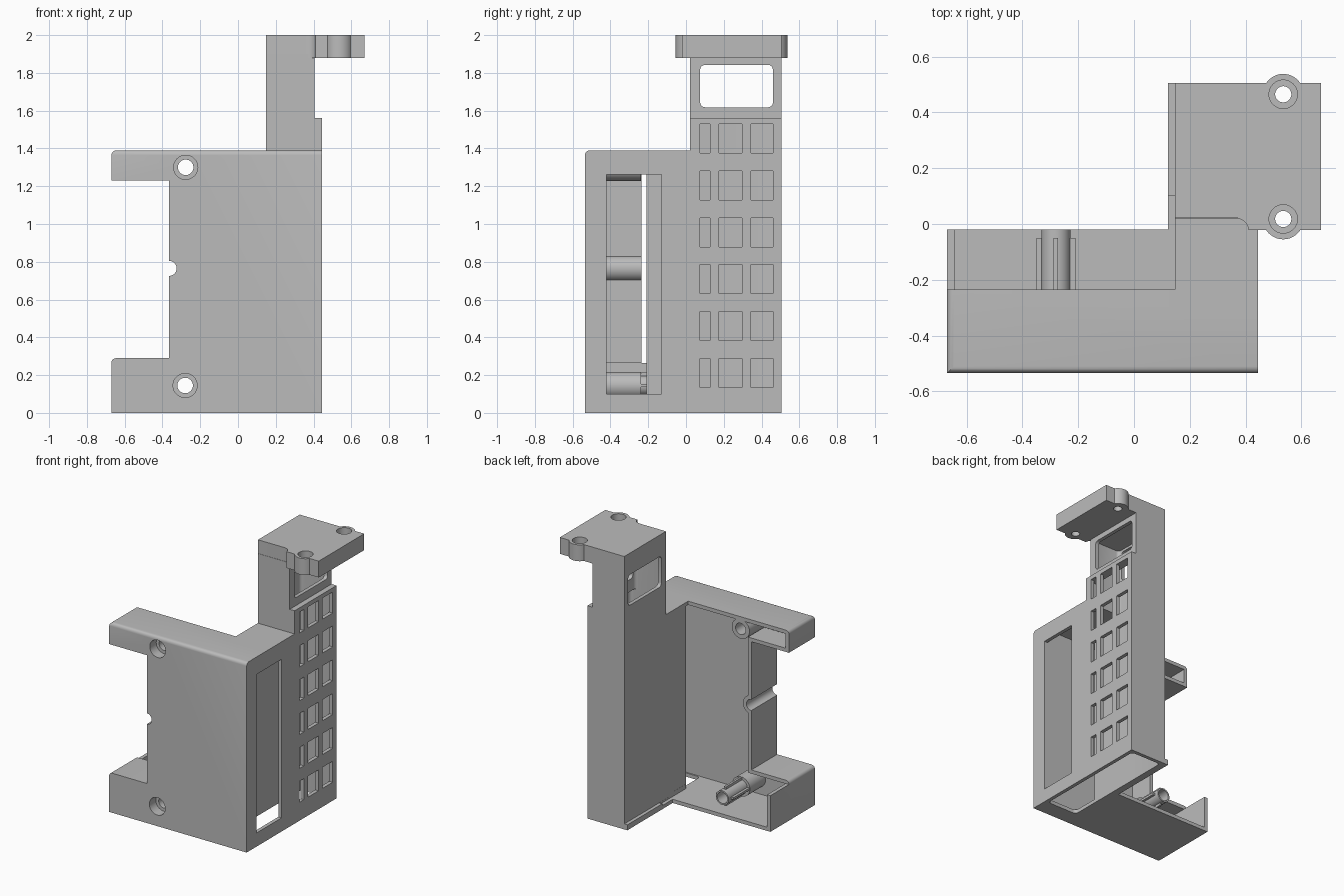
import bpy, bmesh, math
from mathutils import Matrix

cube = bpy.data.objects.get("Cube")
if cube:
    bpy.data.objects.remove(cube)

GREY = bpy.data.materials.new("plain grey")
GREY.use_nodes = True
GREY.diffuse_color = (0.5, 0.5, 0.5, 1)
GREY.node_tree.nodes["Principled BSDF"].inputs["Base Color"].default_value = (0.5, 0.5, 0.5, 1)

WALL = 0.027


def make(name, bm):
    bmesh.ops.recalc_face_normals(bm, faces=bm.faces[:])
    mesh = bpy.data.meshes.new(name)
    bm.to_mesh(mesh)
    bm.free()
    mesh.materials.append(GREY)
    ob = bpy.data.objects.new(name, mesh)
    bpy.context.scene.collection.objects.link(ob)
    return ob


def round_edges(bm, edges, radius):
    bmesh.ops.bevel(bm, geom=edges, offset=radius, segments=5, profile=0.5, affect="EDGES")


def box(name, x, y, z, axis=None, radius=0.025):
    """Box from ranges; edges along the given axis can be rounded."""
    bm = bmesh.new()
    bmesh.ops.create_cube(bm, size=1)
    for v in bm.verts:
        v.co = [sum(r) / 2 + c * (r[1] - r[0]) for c, r in zip(v.co, (x, y, z))]
    if axis is not None:
        round_edges(bm, [e for e in bm.edges
                         if abs(e.verts[0].co[axis] - e.verts[1].co[axis]) > 1e-4], radius)
    return make(name, bm)


def cylinder(name, centre, radius, span, axis):
    """Cylinder along y (centre is x, z) or along z (centre is x, y)."""
    bm = bmesh.new()
    bmesh.ops.create_cone(bm, cap_ends=True, segments=40, radius1=radius, radius2=radius,
                          depth=span[1] - span[0])
    mid = sum(span) / 2
    if axis == "y":
        bm.transform(Matrix.Translation((centre[0], mid, centre[1])) @ Matrix.Rotation(math.pi / 2, 4, "X"))
    else:
        bm.transform(Matrix.Translation((centre[0], centre[1], mid)))
    return make(name, bm)


def prism(points, span, axis):
    bm = bmesh.new()
    place = (lambda p, s: (p[0], s, p[1])) if axis == "y" else (lambda p, s: (p[0], p[1], s))
    rings = [[bm.verts.new(place(p, s)) for p in points] for s in span]
    bm.faces.new(rings[0])
    bm.faces.new(rings[1])
    for i in range(len(points)):
        j = (i + 1) % len(points)
        bm.faces.new((rings[0][i], rings[0][j], rings[1][j], rings[1][i]))
    return bm


def combine(target, operation, *tools):
    for tool in tools:
        mod = target.modifiers.new("combine", "BOOLEAN")
        mod.operation, mod.solver, mod.object = operation, "EXACT", tool
        bpy.context.view_layer.update()
        done = target.evaluated_get(bpy.context.evaluated_depsgraph_get())
        mesh = bpy.data.meshes.new_from_object(done)
        target.modifiers.clear()
        target.data = mesh
        bpy.data.objects.remove(tool)


def front_outline(t):
    """Notched front outline, inset by t."""
    left, right, notch = -0.67 + t, 0.445 - t, -0.365 + t
    return [(left, t), (right, t), (right, 1.39 - t), (left, 1.39 - t),
            (left, 1.23 + t), (notch, 1.23 + t), (notch, 0.29 - t), (left, 0.29 - t)]


# Front shell with softened top and arm corners
bm = prism(front_outline(0), (-0.535, -0.235), "y")
soft = []
for e in bm.edges:
    a, b = e.verts[0].co, e.verts[1].co
    along_y = abs(a.y - b.y) > 0.1
    top_front = min(a.z, b.z) > 1.38 and max(a.y, b.y) < -0.5
    arm_end = along_y and a.x < -0.6 and (a.z > 1.38 or abs(a.z - 0.29) < 0.01)
    if top_front or arm_end:
        soft.append(e)
round_edges(bm, soft, 0.025)
case = make("case_body", bm)

# Bottom tray and tower masses
combine(case, "UNION",
        box("tray", (-0.67, 0.2), (-0.3, -0.02), (0, 0.06)),
        box("tray_wall", (-0.67, -0.67 + WALL), (-0.3, -0.02), (0, 0.265)),
        box("tower_front", (0.147, 0.445), (-0.3, 0.1), (0, 1.39)),
        box("tower", (0.147, 0.445), (0.02, 0.505), (0, 1.56)),
        box("tower_neck", (0.147, 0.405), (0.02, 0.505), (1.5, 1.9)),
        box("foot_lip", (0.122, 0.2), (-0.1, 0.505), (0, 0.04)))

# Hollow front, keeping a curved rim round the cable notch
hollow = make("front_hollow", prism(front_outline(WALL), (-0.42, -0.21), "y"))
combine(hollow, "DIFFERENCE", cylinder("notch_rim", (-0.365, 0.765), 0.068, (-0.6, 0), "y"))
combine(case, "DIFFERENCE", hollow,
        cylinder("notch", (-0.365, 0.765), 0.04, (-0.6, 0), "y"),
        box("tray_hollow", (-0.67 + WALL, 0.1465), (-0.3, 0.1), (WALL, 0.2)),
        box("tower_hollow_front", (0.174, 0.418), (-0.41, 0.2), (-0.1, 1.36), 2),
        box("tower_hollow", (0.174, 0.418), (0.047, 0.478), (-0.1, 1.53), 2),
        box("neck_hollow", (0.174, 0.378), (0.047, 0.478), (1.4, 1.86), 2))

# Side openings: long slot, neck window and grille
combine(case, "DIFFERENCE",
        box("slot", (0.4, 0.6), (-0.42, -0.13), (0.1, 1.262)),
        box("window", (0.1, 0.6), (0.075, 0.46), (1.618, 1.842), 0))
for row in range(6):
    z = 0.212 + 0.248 * row
    for y in ((0.075, 0.128), (0.175, 0.297), (0.345, 0.46)):
        combine(case, "DIFFERENCE", box("grille_hole", (0.4, 0.6), y, (z - 0.077, z + 0.077)))

# Screw bosses; the lower one has a long ribbed post
LOW, HIGH = (-0.28, 0.145), (-0.277, 1.3)
for spot in (LOW, HIGH):
    combine(case, "UNION", cylinder("boss", spot, 0.072, (-0.45, -0.237), "y"))
x, z = LOW
combine(case, "UNION",
        cylinder("post", LOW, 0.052, (-0.3, -0.02), "y"),
        box("flat_rib", (x - 0.07, x + 0.07), (-0.3, -0.05), (z - 0.008, z + 0.008)),
        box("upright_rib", (x - 0.008, x + 0.008), (-0.3, -0.05), (z - 0.07, z + 0.07)))
for spot in (LOW, HIGH):
    combine(case, "DIFFERENCE",
            cylinder("bore", spot, 0.041, (-0.6, 0.1), "y"),
            cylinder("counterbore", spot, 0.064, (-0.6, -0.46), "y"))

# Mounting plate with curved shoulder and two screw ears
shoulder = [(0.36 + 0.05 * math.sin(a), -0.022 + 0.044 * math.cos(a))
            for a in [i * math.pi / 12 for i in range(7)]]
outline = [(0.147, 0.505), (0.147, 0.022)] + shoulder + [(0.67, -0.022), (0.67, 0.505)]
plate = make("mounting_plate", prism(outline, (1.88, 2), "z"))
EARS = [(0.535, 0.465), (0.535, 0.018)]
for ear in EARS:
    combine(plate, "UNION", cylinder("ear", ear, 0.073, (1.88, 2), "z"))
for ear in EARS:
    combine(plate, "DIFFERENCE",
            cylinder("screw_hole", ear, 0.029, (1.8, 2.1), "z"),
            cylinder("screw_seat", ear, 0.051, (1.94, 2.1), "z"))

# Smooth the round surfaces, keep the edges crisp
for ob in (case, plate):
    bpy.ops.object.select_all(action="DESELECT")
    ob.select_set(True)
    bpy.context.view_layer.objects.active = ob
    bpy.ops.object.shade_smooth_by_angle(angle=math.radians(30))
